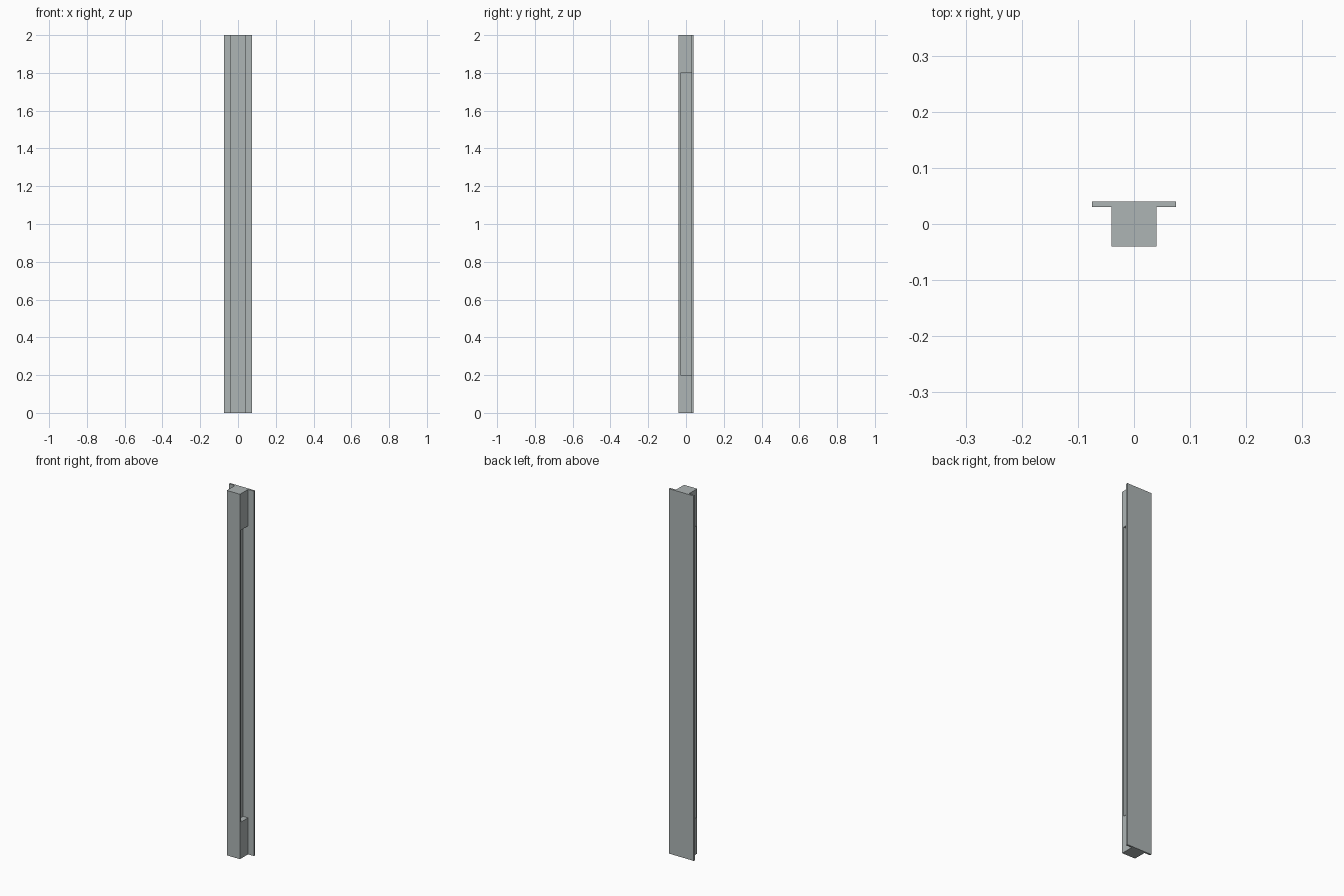
import bpy, bmesh

if "Cube" in bpy.data.objects:
    bpy.data.objects.remove(bpy.data.objects["Cube"])

BODY, LIP, BACK, HALF_WEB = 0.04, -0.03, 0.03, 0.01

metal = bpy.data.materials.new("grey_metal")
metal.diffuse_color = (0.42, 0.46, 0.46, 1)
metal.use_nodes = True
metal.node_tree.nodes["Principled BSDF"].inputs["Base Color"].default_value = metal.diffuse_color


def box(name, x0, x1, y0, y1, z0, z1):
    bm = bmesh.new()
    bmesh.ops.create_cube(bm, size=1)
    for v in bm.verts:
        v.co = (x1 if v.co.x > 0 else x0,
                y1 if v.co.y > 0 else y0,
                z1 if v.co.z > 0 else z0)
    mesh = bpy.data.meshes.new(name)
    bm.to_mesh(mesh)
    bm.free()
    mesh.materials.append(metal)
    ob = bpy.data.objects.new(name, mesh)
    bpy.context.collection.objects.link(ob)
    return ob


# Wide flange along the back
box("back_flange", -0.075, 0.075, BACK, 0.04, 0, 2)

# Square post with a long pocket in each side, leaving a central web
post = box("post", -BODY, BODY, -0.04, BACK, 0, 2)
for side in (-1, 1):
    x0, x1 = sorted((side * HALF_WEB, side * 0.06))
    cutter = box("pocket_cutter", x0, x1, LIP, BACK + 0.01, 0.2, 1.8)
    cutter.hide_render = True
    cutter.hide_set(True)
    mod = post.modifiers.new("pocket", 'BOOLEAN')
    mod.object = cutter
    mod.operation = 'DIFFERENCE'
    mod.solver = 'EXACT'
